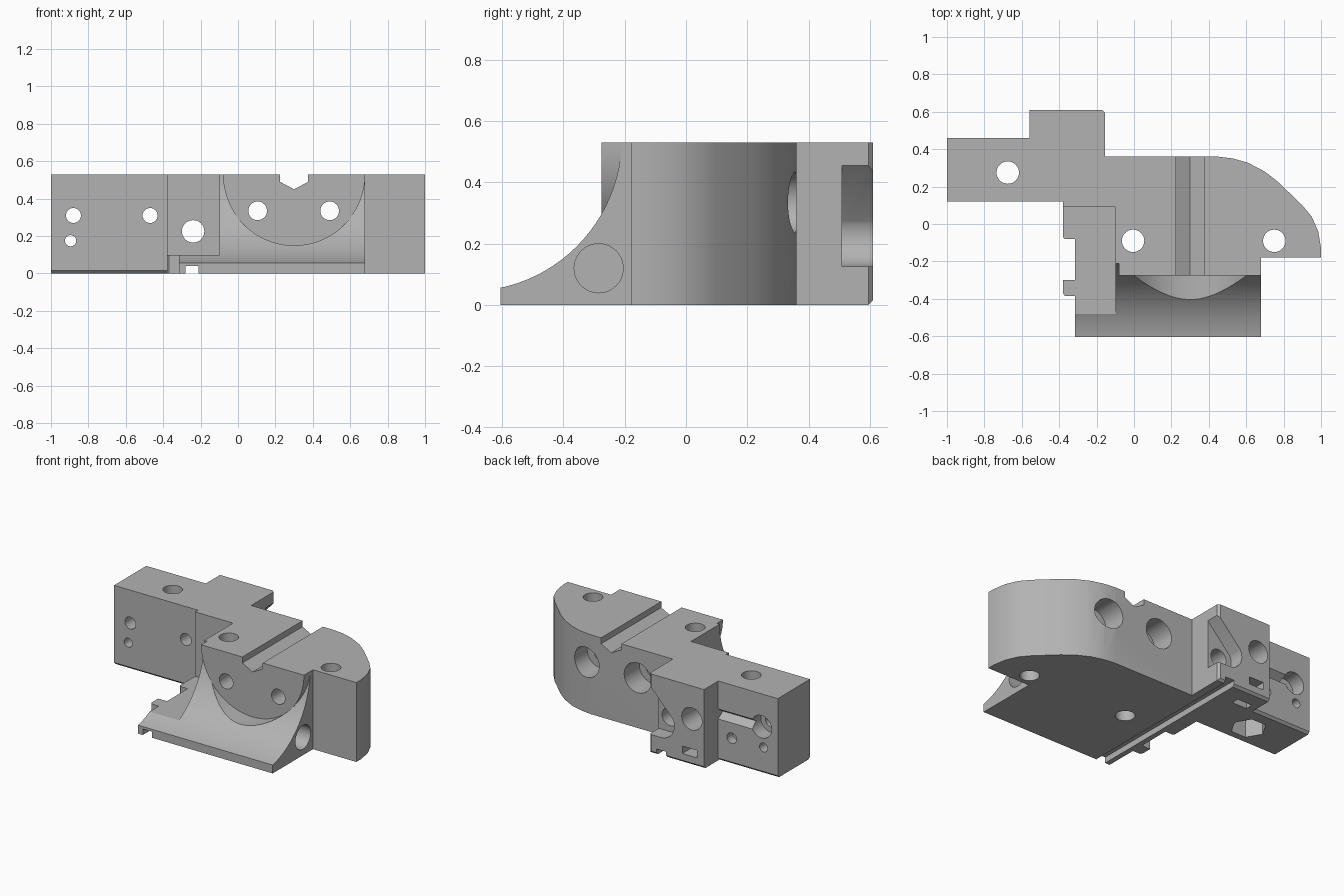
import bpy, bmesh, math
from mathutils import Vector

if "Cube" in bpy.data.objects:
    bpy.data.objects.remove(bpy.data.objects["Cube"])

H = 0.53

grey = bpy.data.materials.new("plain grey")
grey.use_nodes = True
colour = (0.45, 0.45, 0.45, 1)
grey.diffuse_color = colour
grey.node_tree.nodes["Principled BSDF"].inputs["Base Color"].default_value = colour


def prism(name, pts, axis, lo, hi):
    """Extrude a 2D outline along an axis."""
    place = {"x": lambda a, b, t: (t, a, b),
             "y": lambda a, b, t: (a, t, b),
             "z": lambda a, b, t: (a, b, t)}[axis]
    bm = bmesh.new()
    base = bm.faces.new([bm.verts.new(place(a, b, lo)) for a, b in pts])
    ext = bmesh.ops.extrude_face_region(bm, geom=[base])
    top = [v for v in ext["geom"] if isinstance(v, bmesh.types.BMVert)]
    bmesh.ops.translate(bm, verts=top, vec=Vector(place(0, 0, hi - lo)))
    bmesh.ops.recalc_face_normals(bm, faces=bm.faces)
    mesh = bpy.data.meshes.new(name)
    bm.to_mesh(mesh)
    bm.free()
    mesh.materials.append(grey)
    ob = bpy.data.objects.new(name, mesh)
    bpy.context.collection.objects.link(ob)
    return ob


def arc(cx, cy, r, start=0, end=360, n=48):
    count = n if end - start == 360 else n + 1
    angles = [math.radians(start + (end - start) * i / n) for i in range(count)]
    return [(cx + r * math.cos(a), cy + r * math.sin(a)) for a in angles]


def rect(a0, a1, b0, b1):
    return [(a0, b0), (a1, b0), (a1, b1), (a0, b1)]


# Main block, seen in plan
body = prism("bracket_body", [
    (-1, 0.12), (-0.38, 0.12), (-0.38, 0.09), (-0.1, 0.09), (-0.1, -0.605),
    (0.68, -0.605), (0.68, -0.18), (1, -0.18), (1, -0.13), (0.985, -0.04),
    (0.95, 0.04), (0.9, 0.1), (0.77, 0.225), (0.7, 0.28), (0.61, 0.327),
    (0.53, 0.35), (0.45, 0.36), (-0.155, 0.36), (-0.155, 0.595),
    (-0.17, 0.61), (-0.56, 0.61), (-0.56, 0.46), (-1, 0.46)], "z", 0, H)


def combine(tool, operation="DIFFERENCE"):
    mod = body.modifiers.new(tool.name, "BOOLEAN")
    mod.operation = operation
    mod.solver = "EXACT"
    mod.object = tool
    bpy.context.view_layer.objects.active = body
    bpy.ops.object.modifier_apply(modifier=mod.name)
    bpy.data.objects.remove(tool)


def cut(name, pts, axis, lo, hi):
    combine(prism(name, pts, axis, lo, hi))


# Low ledge with side tabs
combine(prism("ledge", [
    (-0.38, 0.11), (-0.38, -0.07), (-0.37, -0.08), (-0.315, -0.08),
    (-0.315, -0.3), (-0.38, -0.3), (-0.38, -0.37), (-0.37, -0.385),
    (-0.315, -0.385), (-0.315, -0.605), (0.05, -0.605), (0.05, 0.11)],
    "z", 0, 0.1), "UNION")

# Concave front ramp and the round seat set into it
cut("ramp_cutter", arc(-0.71, 0.545, 0.5, n=96), "x", -0.6, 0.9)
cut("seat_cutter", arc(0.3, H, 0.38, n=96), "y", -1, -0.275)
combine(prism("seat_disc", arc(0.3, H, 0.38, 180, 360), "y", -0.275, 0.05), "UNION")

# Top channel with a V floor, and the groove under the ledge
cut("top_channel", [(0.225, 0.6), (0.225, 0.49), (0.3, 0.45), (0.375, 0.49),
                    (0.375, 0.6)], "y", -0.5, 0.6)
cut("bottom_groove", rect(-0.28, -0.21, -0.05, 0.04), "y", -0.8, 0.8)

# Holes through from front to back, with wider bores at the back
for x, z, r in [(-0.88, 0.31, 0.04), (-0.895, 0.175, 0.03), (-0.47, 0.31, 0.04),
                (-0.24, 0.225, 0.06), (0.105, 0.335, 0.05), (0.49, 0.335, 0.05)]:
    cut("bolt_hole", arc(x, z, r, n=32), "y", -0.9, 0.9)
for x, z, r, y in [(0.105, 0.335, 0.1, 0.2), (0.49, 0.335, 0.1, 0.2),
                   (-0.47, 0.31, 0.075, 0.42), (-0.88, 0.31, 0.075, 0.36),
                   (-0.66, 0.175, 0.035, 0.4)]:
    cut("back_bore", arc(x, z, r, n=32), "y", y, 0.9)

# Vertical holes, nut pocket and blind side socket
for x, y in [(-0.675, 0.275), (-0.005, -0.09), (0.75, -0.09)]:
    cut("upright_hole", arc(x, y, 0.06, n=32), "z", -0.2, 0.8)
cut("nut_pocket", arc(-0.675, 0.275, 0.11, n=6), "z", -0.2, 0.12)
cut("side_socket", arc(-0.285, 0.12, 0.08), "x", 0.53, 0.9)

# Sloped pocket at the back corner around its bolt hole
cut("corner_pocket", [(-0.1, 0.125)] + [(-0.1, 0.53), (-0.15, 0.46)]
    + arc(-0.24, 0.225, 0.1, 150, 270, 16), "y", 0.51, 0.8)

# Horizontal V groove on the back of the wing
cut("wing_groove", [(0.5, 0.37), (0.5, 0.25), (0.41, 0.31)], "x", -0.88, -0.56)

# Tie slot that turns from the back face to the underside
cut("tie_slot_back", rect(-0.51, -0.4, 0.06, 0.11), "y", 0.45, 0.8)
cut("tie_slot_bottom", rect(-0.51, -0.4, 0.45, 0.5), "z", -0.1, 0.11)

# Small chamfers on the bottom edges
for y, s, x0, x1 in [(0.12, 1, -1.1, -0.38), (0.46, -1, -1.1, -0.56),
                     (0.61, -1, -0.6, -0.1)]:
    cut("edge_chamfer", [(y - s * 0.01, 0.025), (y - s * 0.01, -0.01),
                         (y + s * 0.025, -0.01)], "x", x0, x1)

# Smooth the curved walls and keep edges crisp
bpy.ops.object.select_all(action="DESELECT")
body.select_set(True)
bpy.context.view_layer.objects.active = body
bpy.ops.object.shade_smooth_by_angle(angle=math.radians(25))
